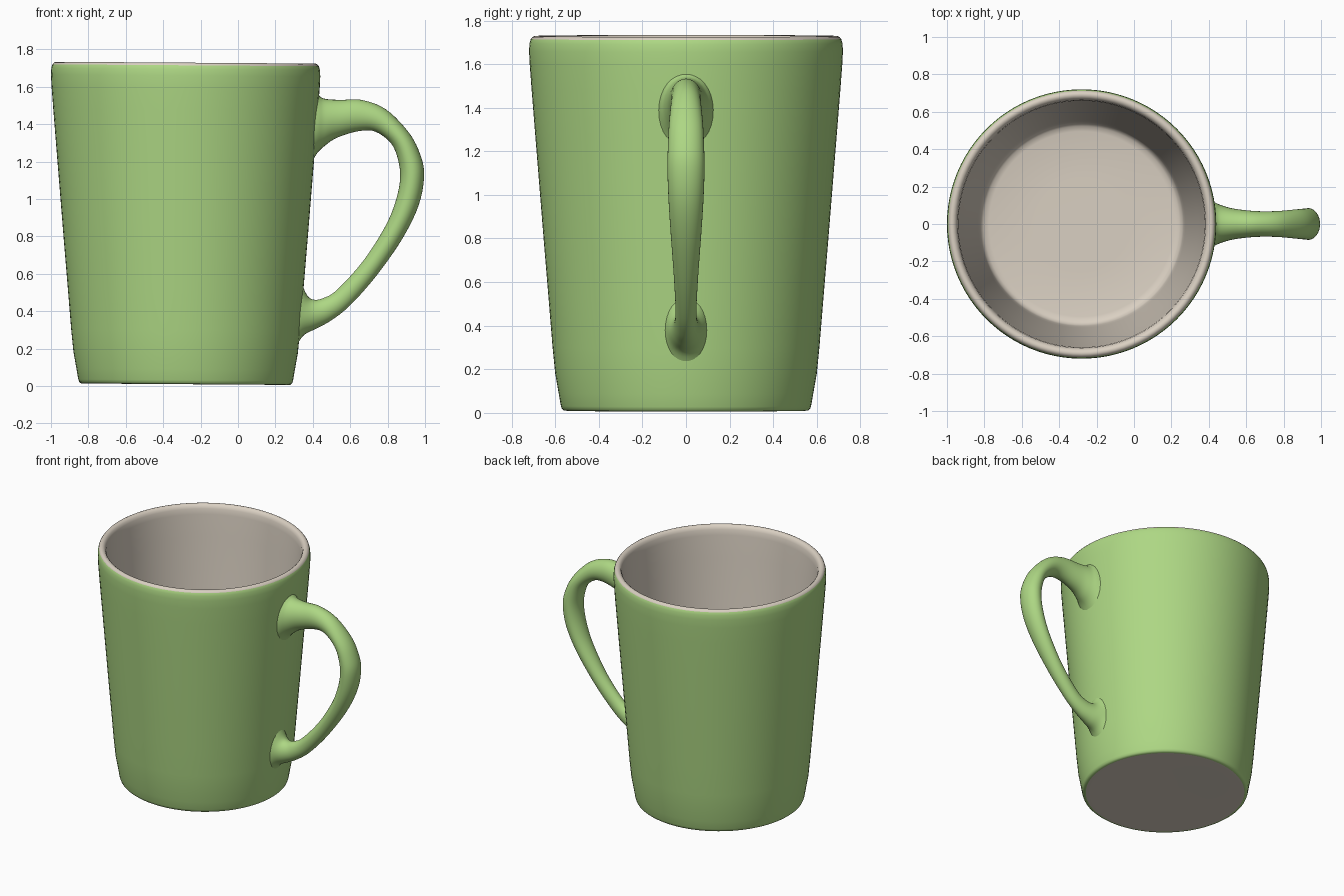
import bpy, bmesh, math
from mathutils import Vector

if "Cube" in bpy.data.objects:
    bpy.data.objects.remove(bpy.data.objects["Cube"])

CX = -0.28  # cup axis


def material(name, rgb):
    m = bpy.data.materials.new(name)
    m.diffuse_color = (*rgb, 1)
    m.use_nodes = True
    m.node_tree.nodes["Principled BSDF"].inputs["Base Color"].default_value = m.diffuse_color
    return m


green = material("green glaze", (0.42, 0.68, 0.23))
cream = material("cream glaze", (0.70, 0.63, 0.54))


def spline(pts, steps):
    """Catmull-Rom resampling of a list of equal-length tuples."""
    v = [Vector(p) for p in pts]
    out = []
    for i in range(len(v) - 1):
        a, b, c, d = v[max(i - 1, 0)], v[i], v[i + 1], v[min(i + 2, len(v) - 1)]
        for s in range(steps):
            t = s / steps
            out.append(0.5 * (2 * b + (c - a) * t + (2 * a - 5 * b + 4 * c - d) * t * t
                              + (3 * b - a - 3 * c + d) * t ** 3))
    return out + [v[-1]]


def loft(name, rings, mats, mat_rule):
    """Bridge closed rings of points, capping both ends."""
    bm = bmesh.new()
    vr = [[bm.verts.new(p) for p in ring] for ring in rings]
    n = len(vr[0])
    for k in range(len(vr) - 1):
        for i in range(n):
            j = (i + 1) % n
            f = bm.faces.new((vr[k][i], vr[k][j], vr[k + 1][j], vr[k + 1][i]))
            f.material_index = mat_rule(k)
    bm.faces.new(vr[0]).material_index = mat_rule(0)
    bm.faces.new(vr[-1]).material_index = mat_rule(len(vr) - 2)
    bmesh.ops.recalc_face_normals(bm, faces=bm.faces[:])
    me = bpy.data.meshes.new(name)
    bm.to_mesh(me)
    bm.free()
    for m in mats:
        me.materials.append(m)
    ob = bpy.data.objects.new(name, me)
    bpy.context.collection.objects.link(ob)
    bpy.context.view_layer.objects.active = ob
    ob.select_set(True)
    bpy.ops.object.shade_smooth_by_angle(angle=math.radians(50))
    ob.select_set(False)
    return ob


# Cup: (radius, z) from the underside, up the outside, over the rim, down to the floor
under = [(0.02, 0.012), (0.30, 0.011), (0.52, 0.01), (0.548, 0.01)]
outside = [(0.560, 0.011), (0.569, 0.018), (0.574, 0.032), (0.584, 0.09), (0.600, 0.18),
           (0.612, 0.30), (0.630, 0.52), (0.650, 0.76), (0.671, 1.02), (0.692, 1.28),
           (0.708, 1.48), (0.717, 1.60), (0.720, 1.66), (0.718, 1.695), (0.712, 1.715)]
inside = [(0.704, 1.725), (0.694, 1.729), (0.682, 1.727), (0.671, 1.718), (0.663, 1.70),
          (0.659, 1.66), (0.650, 1.50), (0.620, 1.10), (0.585, 0.65), (0.555, 0.25),
          (0.546, 0.14), (0.538, 0.112), (0.522, 0.098), (0.495, 0.092), (0.25, 0.09), (0.02, 0.09)]
profile = under + outside + inside
SEG = 96
rings = []
for r, z in profile:
    ring = []
    for i in range(SEG):
        a = 2 * math.pi * i / SEG
        # slight lean of the base and rim, as in a hand-made mug
        ring.append((CX + r * math.cos(a), r * math.sin(a), z - 0.007 * r * math.cos(a)))
    rings.append(ring)
first_green = len(under) - 1
first_cream = len(under) + len(outside) - 1
loft("cup", rings, [green, cream], lambda k: 0 if first_green <= k < first_cream else 1)

# Handle: sections (outer x, outer z, inner x, inner z, half width), flared at both roots
sections = [
    (0.395, 1.60, 0.375, 1.16, 0.135), (0.435, 1.552, 0.42, 1.24, 0.118),
    (0.47, 1.535, 0.465, 1.285, 0.100), (0.55, 1.53, 0.53, 1.328, 0.081),
    (0.66, 1.53, 0.645, 1.363, 0.069), (0.79, 1.48, 0.735, 1.36, 0.069),
    (0.91, 1.36, 0.82, 1.295, 0.078), (0.972, 1.245, 0.858, 1.20, 0.083),
    (0.995, 1.13, 0.866, 1.10, 0.085), (0.967, 0.97, 0.84, 0.98, 0.080),
    (0.88, 0.79, 0.785, 0.85, 0.070), (0.74, 0.59, 0.67, 0.67, 0.056),
    (0.60, 0.432, 0.53, 0.515, 0.048), (0.50, 0.352, 0.455, 0.47, 0.053),
    (0.42, 0.308, 0.405, 0.462, 0.066), (0.35, 0.27, 0.37, 0.485, 0.084),
    (0.305, 0.20, 0.335, 0.56, 0.100)]
rings = []
for ox, oz, ix, iz, w in spline(sections, 5):
    mid, half = Vector((ox + ix, 0, oz + iz)) / 2, Vector((ox - ix, 0, oz - iz)) / 2
    rings.append([mid + half * math.cos(a) + Vector((0, w * math.sin(a), 0))
                  for a in (2 * math.pi * i / 32 for i in range(32))])
loft("handle", rings, [green], lambda k: 0)
